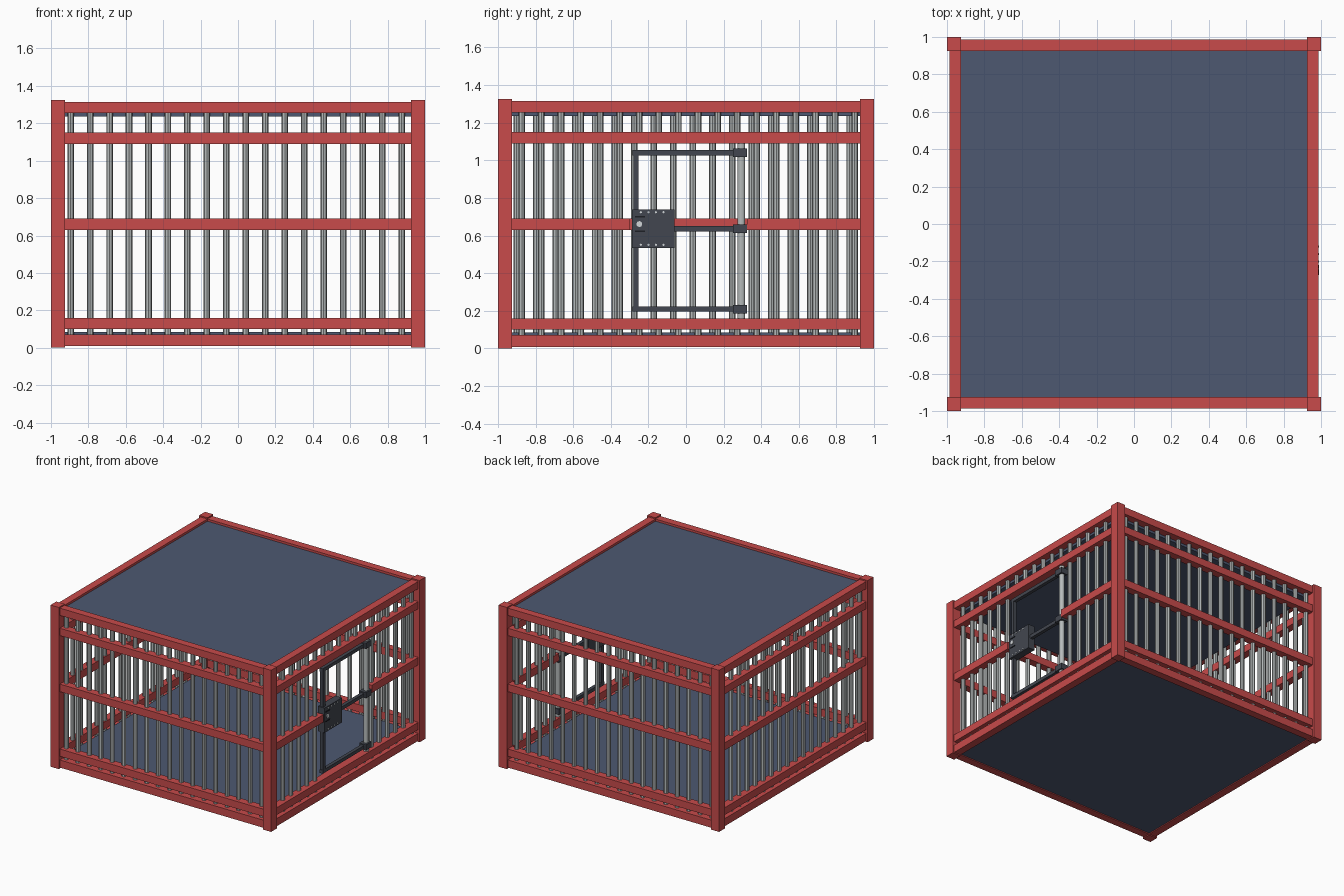
import bpy, bmesh, math
from mathutils import Matrix, Vector

if "Cube" in bpy.data.objects:
    bpy.data.objects.remove(bpy.data.objects["Cube"])


def material(name, rgb):
    m = bpy.data.materials.new(name)
    m.diffuse_color = (*rgb, 1)
    m.use_nodes = True
    m.node_tree.nodes["Principled BSDF"].inputs["Base Color"].default_value = m.diffuse_color
    return m


RED = material("red paint", (0.58, 0.07, 0.07))
BLUE = material("slate blue panel", (0.075, 0.098, 0.165))
STEEL = material("bare steel", (0.47, 0.50, 0.50))
DARK = material("dark iron", (0.055, 0.062, 0.08))
LIGHT = material("bright rivet", (0.65, 0.68, 0.70))
BLACK = material("black slot", (0.012, 0.013, 0.018))


def add_box(bm, x0, x1, y0, y1, z0, z1):
    size = Matrix.Diagonal((x1 - x0, y1 - y0, z1 - z0, 1))
    mid = Matrix.Translation(((x0 + x1) / 2, (y0 + y1) / 2, (z0 + z1) / 2))
    bmesh.ops.create_cube(bm, size=1, matrix=mid @ size)


def add_rod(bm, p, q, r, sides=8):
    p, q = Vector(p), Vector(q)
    rot = (q - p).to_track_quat('Z', 'Y').to_matrix().to_4x4()
    bmesh.ops.create_cone(bm, cap_ends=True, segments=sides, radius1=r, radius2=r,
                          depth=(q - p).length,
                          matrix=Matrix.Translation((p + q) / 2) @ rot)


def finish(name, bm, mat):
    me = bpy.data.meshes.new(name)
    bm.to_mesh(me)
    bm.free()
    me.materials.append(mat)
    ob = bpy.data.objects.new(name, me)
    bpy.context.collection.objects.link(ob)
    return ob


def boxes(name, mat, items):
    bm = bmesh.new()
    for b in items:
        add_box(bm, *b)
    return finish(name, bm, mat)


IN, OUT = 0.925, 0.987     # inner and outer faces of the rails
HEIGHT = 1.325

# Corner posts
boxes("corner_posts", RED, [(min(sx, sx * IN), max(sx, sx * IN),
                             min(sy, sy * IN), max(sy, sy * IN), 0, HEIGHT)
                            for sx in (-1, 1) for sy in (-1, 1)])

# Horizontal rails on all four sides; the right middle rail is split by the door
DOOR0, DOOR1 = -0.30, 0.325
levels = [(0.008, 0.07), (0.10, 0.16), (0.63, 0.692), (1.09, 1.15), (1.255, 1.315)]
rails = {"front_rails": [], "back_rails": [], "left_rails": [], "right_rails": []}
for z0, z1 in levels:
    rails["front_rails"].append((-IN, IN, -OUT, -IN, z0, z1))
    rails["back_rails"].append((-IN, IN, IN, OUT, z0, z1))
    rails["left_rails"].append((-OUT, -IN, -IN, IN, z0, z1))
    if z0 == 0.63:
        rails["right_rails"] += [(IN, OUT, -IN, DOOR0, z0, z1), (IN, OUT, DOOR1, IN, z0, z1)]
    else:
        rails["right_rails"].append((IN, OUT, -IN, IN, z0, z1))
for name, items in rails.items():
    boxes(name, RED, items)

# Floor and roof panels
boxes("floor_panel", BLUE, [(-IN, IN, -IN, IN, 0.015, 0.085)])
boxes("roof_panel", BLUE, [(-IN, IN, -IN, IN, 1.235, 1.297)])

# Vertical bars
COUNT, STEP, R, LINE = 18, 0.1041, 0.0175, 0.943
LOW, HIGH = 0.04, 1.28
for name in ("front", "back", "left", "right"):
    bm = bmesh.new()
    for i in range(COUNT):
        t = {"front": -0.895, "back": -0.895, "left": -0.9, "right": -0.873}[name] + i * STEP
        spans = [(LOW, HIGH)]
        x, y = {"front": (t, -LINE), "back": (t, LINE),
                "left": (-LINE, t), "right": (LINE, t)}[name]
        # The doorway leaves only short bars above and below
        if name == "right" and DOOR0 < t < DOOR1:
            spans = [(LOW, 0.13), (1.12, HIGH)]
        for z0, z1 in spans:
            add_rod(bm, (x, y, z0), (x, y, z1), R)
    finish(name + "_bars", bm, STEEL)

# Hinge pole
DX = 0.955
bm = bmesh.new()
add_rod(bm, (DX, 0.295, 0.14), (DX, 0.295, 1.11), 0.02, 12)
finish("hinge_pole", bm, STEEL)

# Door frame: one upright and three arms
W = 0.014
boxes("door_frame", DARK, [
    (DX - W, DX + W, -0.28, -0.252, 0.20, 1.055),
    (DX - W, DX + W, -0.285, 0.26, 1.027, 1.055),
    (DX - W, DX + W, -0.07, 0.26, 0.622, 0.65),
    (DX - W, DX + W, -0.285, 0.26, 0.195, 0.223)])

# Hinge sleeves around the pole
boxes("hinge_sleeves", DARK, [(DX - 0.03, DX + 0.03, 0.25, 0.325, z - 0.023, z + 0.023)
                              for z in (0.209, 0.636, 1.041)])

# Lock box with rivets, keyhole plate and slots
FACE = 0.985
boxes("lock_box", DARK, [(0.925, FACE, -0.288, -0.06, 0.535, 0.738)])
bm = bmesh.new()
for z in (0.551, 0.724):
    for k in range(4):
        y = -0.24 + k * 0.04
        add_rod(bm, (FACE - 0.003, y, z), (FACE + 0.004, y, z), 0.006)
finish("lock_rivets", bm, LIGHT)
bm = bmesh.new()
add_rod(bm, (FACE - 0.003, -0.248, 0.661), (FACE + 0.005, -0.248, 0.661), 0.016, 10)
finish("keyhole_plate", bm, LIGHT)
boxes("lock_slots", BLACK, [(FACE - 0.003, FACE + 0.004, -0.272, -0.218, z - 0.004, z + 0.004)
                            for z in (0.622, 0.70)])
